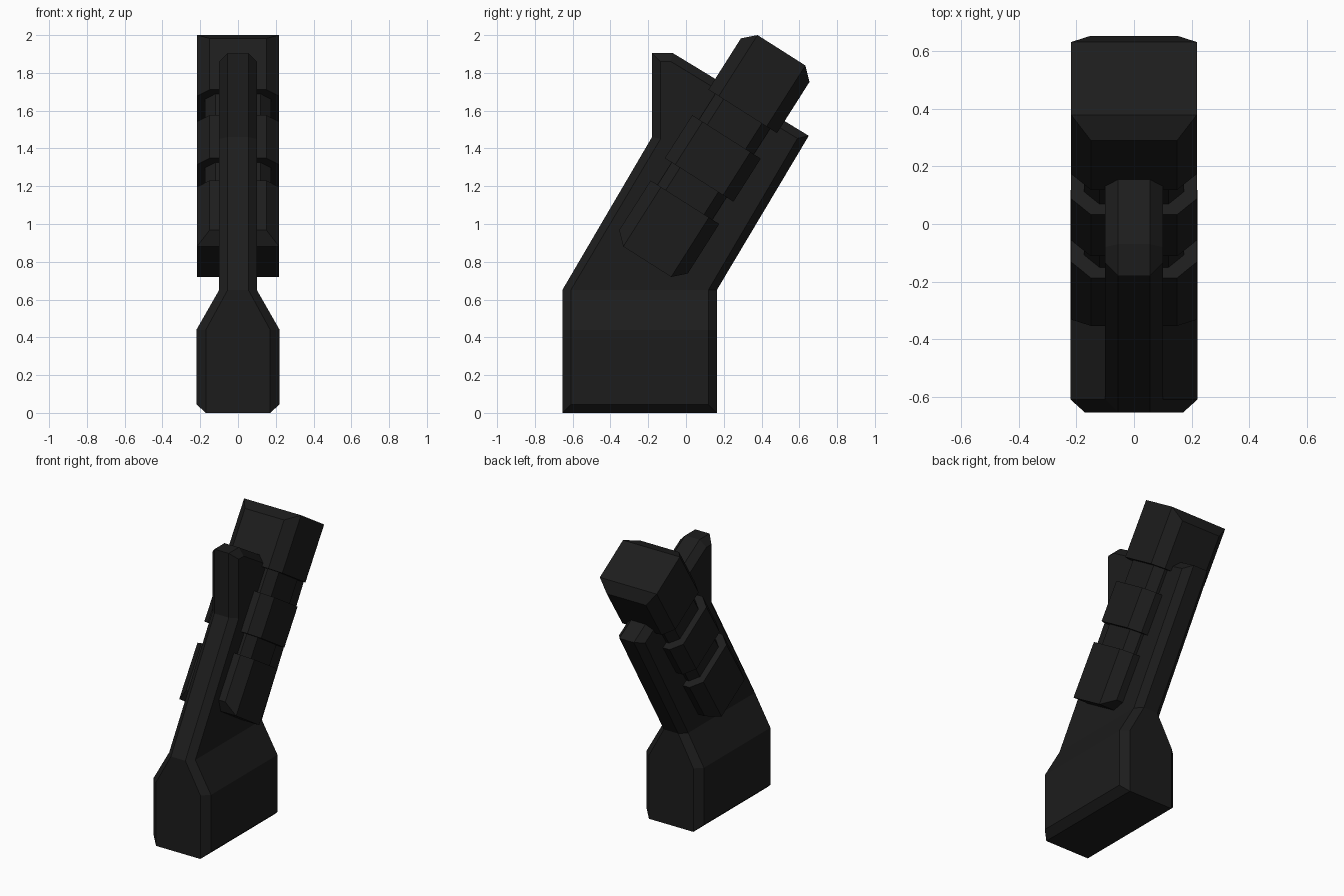
import bpy, bmesh
from mathutils import Vector

if "Cube" in bpy.data.objects:
    bpy.data.objects.remove(bpy.data.objects["Cube"])

dark = bpy.data.materials.new("dark_metal")
dark.diffuse_color = (0.012, 0.012, 0.012, 1)
dark.use_nodes = True
dark.node_tree.nodes["Principled BSDF"].inputs["Base Color"].default_value = dark.diffuse_color


def finish(name, bm):
    bmesh.ops.recalc_face_normals(bm, faces=bm.faces[:])
    mesh = bpy.data.meshes.new(name)
    bm.to_mesh(mesh)
    bm.free()
    mesh.materials.append(dark)
    obj = bpy.data.objects.new(name, mesh)
    bpy.context.collection.objects.link(obj)
    return obj


def bridge(bm, a, b):
    n = len(a)
    for i in range(n):
        j = (i + 1) % n
        bm.faces.new((a[i], a[j], b[j], b[i]))


# Grip body: outline (half width, y, z) and the inset outline of its bevelled sides
outline = [(.17, -.655, 0), (.17, .163, 0), (.17, .163, .44), (.055, .163, .65),
           (.055, .65, 1.467), (.055, -.07, 1.905), (.055, -.18, 1.905),
           (.055, -.18, 1.46), (.055, -.655, .65), (.17, -.655, .44)]
inset = [(.22, -.61, .045), (.22, .118, .045), (.22, .118, .44), (.1, .118, .65),
         (.1, .59, 1.453), (.1, -.08, 1.86), (.1, -.135, 1.86),
         (.1, -.135, 1.45), (.1, -.61, .65), (.22, -.61, .44)]
caps = [(0, 1, 2, 9), (9, 2, 3, 8), (8, 3, 4, 5, 6, 7)]
bm = bmesh.new()
rims = []
for side in (1, -1):
    rim = [bm.verts.new((side * x, y, z)) for x, y, z in outline]
    face = [bm.verts.new((side * x, y, z)) for x, y, z in inset]
    bridge(bm, rim, face)
    for cap in caps:
        bm.faces.new([face[i] for i in cap])
    rims.append(rim)
bridge(bm, rims[0], rims[1])
finish("grip_body", bm)

# Slanted octagonal barrel with two recessed grooves, lofted along its axis
centre = Vector((0, .15, 1.36))
axis = Vector((0, .536, .844)).normalized()
across = Vector((0, axis.z, -axis.y))
END, DIP = .663, .062


def ring(bm, s, scale=1, dip=0):
    pts = [(.218, -.15), (.218, .15), (.15, .215), (-.15, .215),
           (-.218, .15), (-.218, -.15), (-.15, -.215), (.15, -.215)]
    return [bm.verts.new(centre + Vector((x * scale, 0, 0)) + across * (v * scale)
                         + axis * (s + (dip if abs(v) > .2 else 0))) for x, v in pts]


bm = bmesh.new()
rings = [ring(bm, -END, 1, DIP)]
for low, high in ((-.29, -.15), (.12, .28)):
    rings += [ring(bm, low), ring(bm, low, .8), ring(bm, high, .8), ring(bm, high)]
rings.append(ring(bm, END, 1, -DIP))
for a, b in zip(rings, rings[1:]):
    bridge(bm, a, b)
for r in (rings[0], rings[-1]):
    for f in ((0, 1, 4, 5), (1, 2, 3, 4), (5, 6, 7, 0)):
        bm.faces.new([r[i] for i in f])
finish("barrel", bm)
